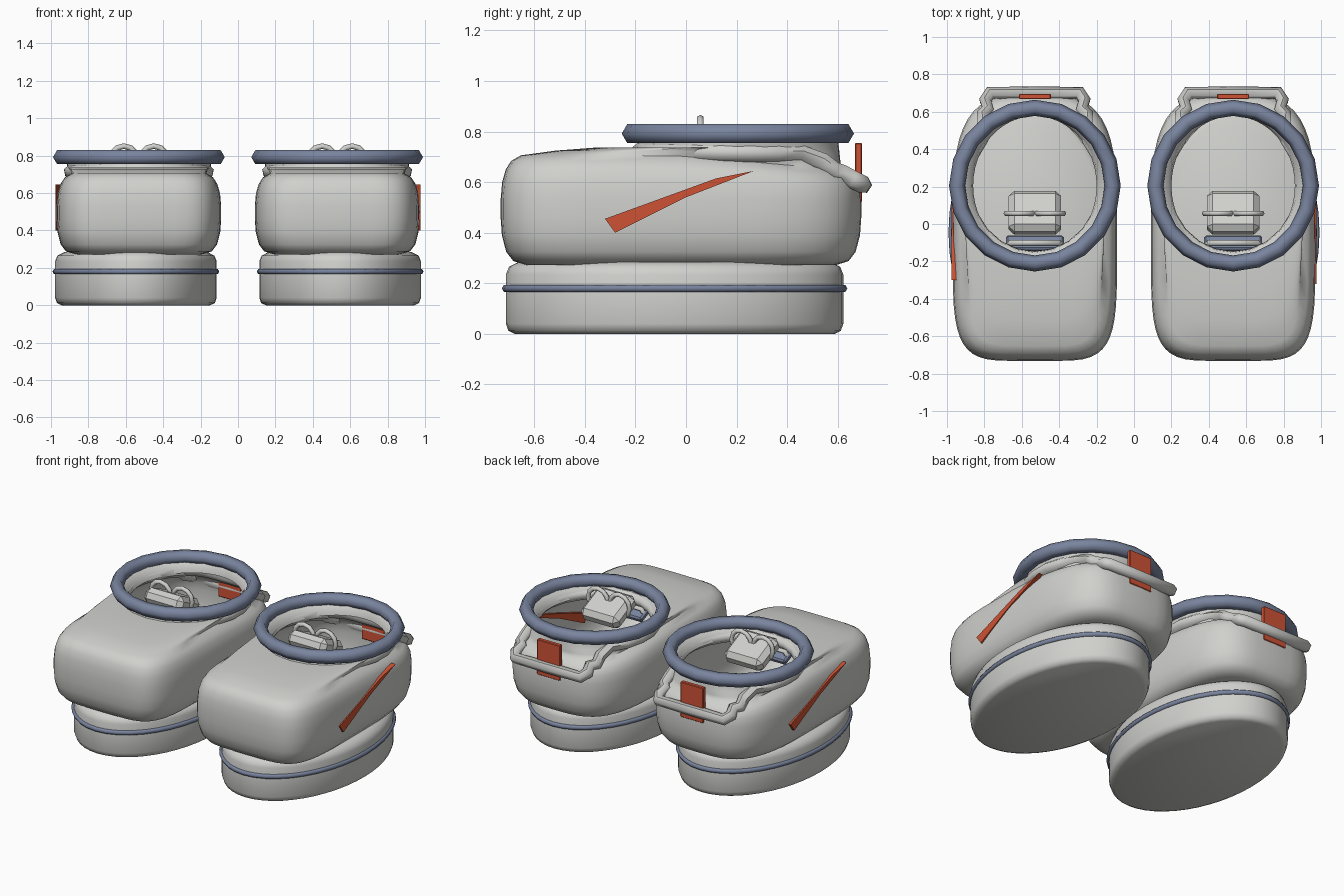
import bpy, bmesh, math
from mathutils import Vector

if "Cube" in bpy.data.objects:
    bpy.data.objects.remove(bpy.data.objects["Cube"])


def material(name, rgb):
    m = bpy.data.materials.new(name)
    m.diffuse_color = (*rgb, 1)
    m.use_nodes = True
    m.node_tree.nodes["Principled BSDF"].inputs["Base Color"].default_value = m.diffuse_color
    return m


GREY = material("light_grey", (0.63, 0.63, 0.61))
BLUE = material("slate_blue", (0.19, 0.23, 0.34))
RED = material("orange_red", (0.62, 0.085, 0.035))


def finish(ob, name, mat, smooth=None):
    ob.name = name
    ob.data.materials.clear()
    ob.data.materials.append(mat)
    if smooth:
        bpy.ops.object.select_all(action='DESELECT')
        ob.select_set(True)
        bpy.context.view_layer.objects.active = ob
        bpy.ops.object.shade_smooth_by_angle(angle=math.radians(smooth))
    return ob


def from_bmesh(bm, name, mat, smooth=None):
    me = bpy.data.meshes.new(name)
    bm.to_mesh(me)
    bm.free()
    ob = bpy.data.objects.new(name, me)
    bpy.context.collection.objects.link(ob)
    return finish(ob, name, mat, smooth)


def loft(rings, name, mat, smooth, cap_start=True, cap_end=False):
    bm = bmesh.new()
    rows = [[bm.verts.new(p) for p in r] for r in rings]
    n = len(rows[0])
    for a, b in zip(rows, rows[1:]):
        for i in range(n):
            j = (i + 1) % n
            bm.faces.new((a[i], a[j], b[j], b[i]))
    if cap_start:
        bm.faces.new(rows[0][::-1])
    if cap_end:
        bm.faces.new(rows[-1])
    return from_bmesh(bm, name, mat, smooth)


def torus(name, mat, loc, major, minor, segs, sides, scale=(1, 1), rot=(0, 0, 0)):
    bpy.ops.mesh.primitive_torus_add(major_segments=segs, minor_segments=sides,
                                     major_radius=major, minor_radius=minor,
                                     location=loc, rotation=rot)
    ob = bpy.context.object
    for v in ob.data.vertices:      # stretch the centre line, keep the tube round
        r = math.hypot(v.co.x, v.co.y)
        c, s = v.co.x / r, v.co.y / r
        v.co.x = c * (major * scale[0] + r - major)
        v.co.y = s * (major * scale[1] + r - major)
    return finish(ob, name, mat, 80)


def box(name, mat, loc, size, rot_x=0, bevel=0):
    bm = bmesh.new()
    bmesh.ops.create_cube(bm, size=1)
    for v in bm.verts:
        v.co = Vector(a * b for a, b in zip(v.co, size))
    if bevel:
        bmesh.ops.bevel(bm, geom=bm.edges[:], offset=bevel, segments=1, affect='EDGES')
    ob = from_bmesh(bm, name, mat)
    ob.location, ob.rotation_euler.x = loc, rot_x
    return ob


def tube(name, mat, points, radius, closed):
    cu = bpy.data.curves.new(name, 'CURVE')
    cu.dimensions, cu.bevel_depth, cu.bevel_resolution = '3D', radius, 1
    cu.use_fill_caps = True
    sp = cu.splines.new('POLY')
    sp.points.add(len(points) - 1)
    for p, q in zip(sp.points, points):
        p.co = (*q, 1)
    sp.use_cyclic_u = closed
    tmp = bpy.data.objects.new(name, cu)
    bpy.context.collection.objects.link(tmp)
    me = bpy.data.meshes.new_from_object(tmp)
    bpy.data.objects.remove(tmp)
    ob = bpy.data.objects.new(name, me)
    bpy.context.collection.objects.link(ob)
    return finish(ob, name, mat, 60)


N = 48
ANGLES = [2 * math.pi * i / N for i in range(N)]
COLLAR_Y = 0.205


def ease(a, b, v):
    t = min(max((v - a) / (b - a), 0), 1)
    return t * t * (3 - 2 * t)


def body_ring(x0, inset, z, drop):
    """Rounded-rectangle section, squarer at the toe than at the heel."""
    ring = []
    for a in ANGLES:
        c, s = math.cos(a), math.sin(a)
        e = 2 / (3.4 if s > 0 else 5)
        x = (0.44 - inset) * math.copysign(abs(c) ** e, c)
        y = -0.02 + (0.713 - inset) * math.copysign(abs(s) ** e, s)
        ring.append(Vector((x0 + x, y, z - drop * ease(-0.15, 0.65, y))))
    return ring


def circle_ring(x0, rx, ry, z):
    return [Vector((x0 + rx * math.cos(a), COLLAR_Y + ry * math.sin(a), z)) for a in ANGLES]


def build_shoe(side, label):
    x0 = 0.53 * side
    xs = 0.546 * side

    # sole with rounded rims
    profile = [(0.035, 0), (0.01, 0.012), (0, 0.04), (0, 0.235), (0.012, 0.265), (0.05, 0.285)]
    rings = [[Vector((xs + (0.432 - i) * math.cos(a), -0.045 + (0.667 - i) * math.sin(a), z))
              for a in ANGLES] for i, z in profile]
    loft(rings, label + "_sole", GREY, 50, True, True)
    torus(label + "_sole_band", BLUE, (xs, -0.045, 0.18), 0.43, 0.016, 40, 6, (1, 0.667 / 0.43))

    # hollow upper, closing from the rounded body to the round opening
    rows = [(0.1, 0.272, 0), (0.05, 0.288, 0), (0.022, 0.325, 0), (0.005, 0.39, 0),
            (0, 0.46, 0), (0, 0.53, 0.0), (0.006, 0.6, 0.02), (0.02, 0.65, 0.035),
            (0.042, 0.684, 0.045), (0.08, 0.706, 0.05)]
    rings = [body_ring(x0, *r) for r in rows]
    hole = circle_ring(x0, 0.385, 0.4, 0.735)
    for t, rise in ((0.3, 0.01), (0.65, 0.012)):
        rings.append([p.lerp(q, t) + Vector((0, 0, rise * (p.y < 0))) for p, q in zip(rings[9], hole)])
    rings.append(hole)
    rings.append(circle_ring(x0, 0.385, 0.395, 0.77))
    rings.append(circle_ring(x0, 0.345, 0.38, 0.75))
    rings.append(circle_ring(x0, 0.33, 0.372, 0.71))
    loft(rings, label + "_upper", GREY, 60)

    # faceted collar
    torus(label + "_collar", BLUE, (x0, COLLAR_Y, 0.792), 0.416, 0.043, 20, 6)

    # neck roll that runs out into a heel handle
    half = [(0, 0.7, 0.59), (0.24, 0.7, 0.59), (0.265, 0.66, 0.61), (0.25, 0.615, 0.635),
            (0.28, 0.585, 0.645), (0.275, 0.54, 0.68)]
    for k in range(9):
        a = math.radians(40 - 130 * k / 8)
        half.append((0.37 * math.cos(a), COLLAR_Y + 0.385 * math.sin(a), 0.712 + 0.012 * k / 8))
    path = half + [(-x, y, z) for x, y, z in half[-2:0:-1]]
    tube(label + "_heel_handle", GREY, [(x0 + x, y, z) for x, y, z in path], 0.036, True)

    # heel pull tab
    box(label + "_pull_tab", RED, (x0, 0.682, 0.638), (0.17, 0.028, 0.235), 0, 0.004)

    # side stripe on the outer flank
    outline = [(-0.32, 0.455), (-0.28, 0.40), (0, 0.54), (0.27, 0.645), (0.12, 0.615)]
    stripe = [[Vector((x0 + side * x, side * y - (0.03 if side < 0 else 0), z)) for y, z in outline]
              for x in (0.415, 0.446)]
    loft(stripe, label + "_side_stripe", RED, None, True, True)

    # lace knot, bow loops, eyelet plate and lace bar inside the opening
    box(label + "_lace_knot", GREY, (x0, 0.06, 0.745), (0.28, 0.24, 0.1), math.radians(-25), 0.03)
    for k in (-1, 1):
        torus(label + "_bow_loop", GREY, (x0 + k * 0.08, 0.057, 0.778), 0.073, 0.015, 12, 6,
              rot=(math.pi / 2, 0, 0))
    box(label + "_eyelet_plate", BLUE, (x0, -0.105, 0.665), (0.31, 0.085, 0.04), math.radians(-25), 0.01)
    tube(label + "_lace_bar", GREY, [(x0 - 0.14, -0.12, 0.66), (x0 - 0.13, -0.1, 0.71),
                                     (x0 + 0.13, -0.1, 0.71), (x0 + 0.14, -0.12, 0.66)], 0.016, False)


build_shoe(-1, "left")
build_shoe(1, "right")

# consistent outward normals on closed parts
for ob in bpy.data.objects:
    bm = bmesh.new()
    bm.from_mesh(ob.data)
    bmesh.ops.recalc_face_normals(bm, faces=bm.faces[:])
    bm.to_mesh(ob.data)
    bm.free()
